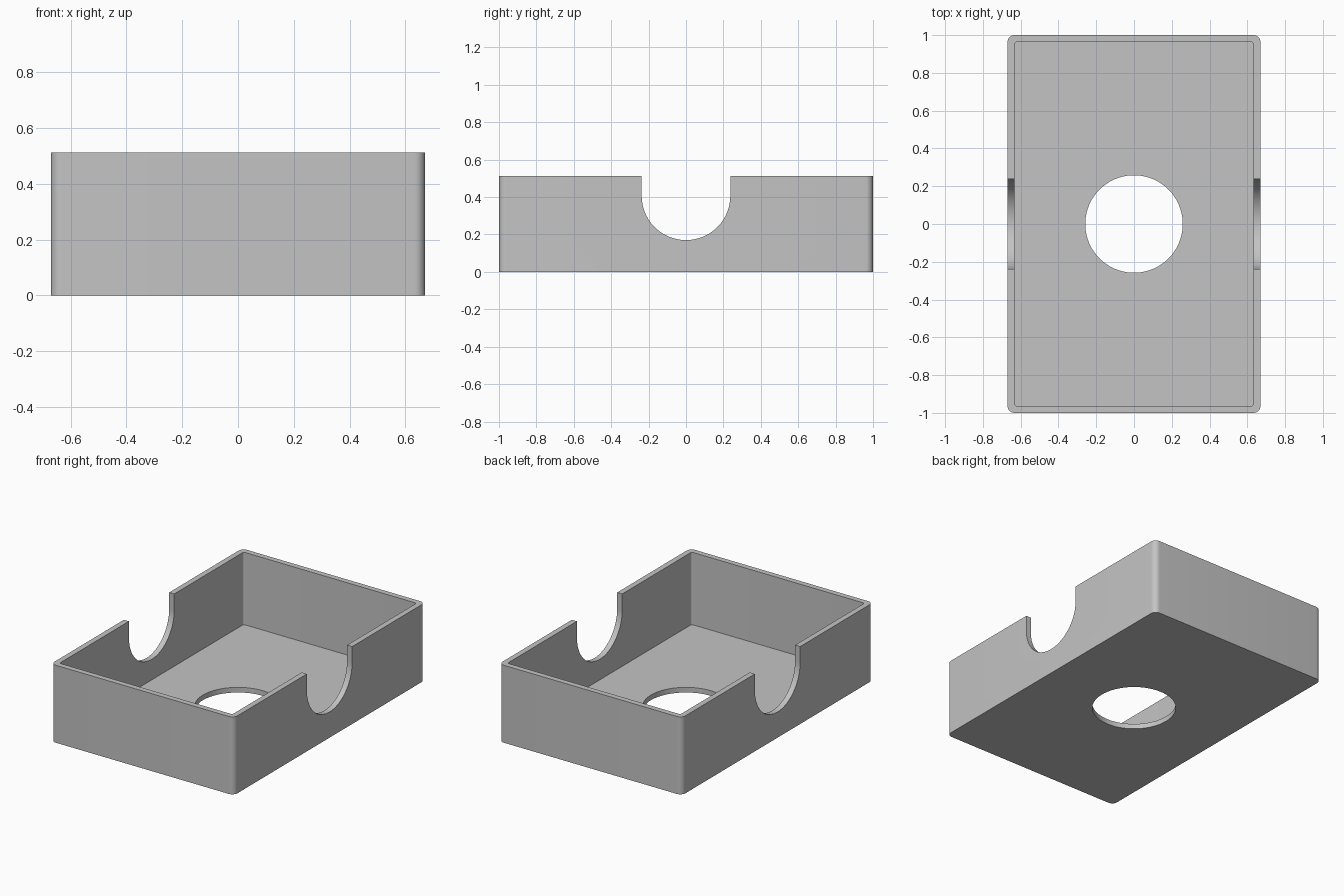
import bpy
import bmesh
import math

WIDTH, LENGTH, HEIGHT = 1.34, 2.0, 0.513
WALL, FLOOR = 0.037, 0.034
HOLE_R = 0.258
NOTCH_R, NOTCH_Z = 0.237, 0.407

default = bpy.data.objects.get("Cube")
if default:
    bpy.data.objects.remove(default)

grey = bpy.data.materials.new("plain grey")
grey.use_nodes = True
colour = (0.55, 0.55, 0.55, 1)
grey.diffuse_color = colour
grey.node_tree.nodes["Principled BSDF"].inputs["Base Color"].default_value = colour


def arc(cx, cy, r, start, end, steps):
    angles = [math.radians(start + (end - start) * i / steps) for i in range(steps + 1)]
    return [(cx + r * math.cos(a), cy + r * math.sin(a)) for a in angles]


def rounded_rect(w, l, r):
    corners = [(1, 1), (-1, 1), (-1, -1), (1, -1)]
    points = []
    for i, (sx, sy) in enumerate(corners):
        points += arc(sx * (w / 2 - r), sy * (l / 2 - r), r, i * 90, i * 90 + 90, 10)
    return points


def prism(name, profile, low, high, place=lambda u, v, w: (u, v, w)):
    """Extrude a closed profile between two levels."""
    bm = bmesh.new()
    base = bm.faces.new([bm.verts.new(place(u, v, low)) for u, v in profile])
    top = bmesh.ops.extrude_face_region(bm, geom=[base], use_keep_orig=True)["geom"]
    for vert in (g for g in top if isinstance(g, bmesh.types.BMVert)):
        shift = [b - a for a, b in zip(place(0, 0, low), place(0, 0, high))]
        vert.co.x += shift[0]
        vert.co.y += shift[1]
        vert.co.z += shift[2]
    bmesh.ops.recalc_face_normals(bm, faces=bm.faces)
    mesh = bpy.data.meshes.new(name)
    bm.to_mesh(mesh)
    bm.free()
    mesh.materials.append(grey)
    obj = bpy.data.objects.new(name, mesh)
    bpy.context.collection.objects.link(obj)
    return obj


# Outer body with rounded upright corners
tray = prism("tray", rounded_rect(WIDTH, LENGTH, 0.038), 0, HEIGHT)

# Inner cavity, round floor hole, and U-shaped notch through both side walls
notch = arc(0, NOTCH_Z, NOTCH_R, 180, 360, 48) + [(NOTCH_R, 1), (-NOTCH_R, 1)]
cutters = [
    prism("cavity_cutter", rounded_rect(WIDTH - 2 * WALL, LENGTH - 2 * WALL, 0.014), FLOOR, 1),
    prism("floor_hole_cutter", arc(0, 0, HOLE_R, 0, 360 * 95 / 96, 95), -0.5, 0.3),
    prism("side_notch_cutter", notch, -1, 1, lambda u, v, w: (w, u, v)),
]

# Cut the openings, then remove the helpers
bpy.context.view_layer.objects.active = tray
for cutter in cutters:
    cutter.hide_render = True
    cut = tray.modifiers.new(cutter.name, "BOOLEAN")
    cut.operation = "DIFFERENCE"
    cut.solver = "EXACT"
    cut.object = cutter
    bpy.ops.object.modifier_apply(modifier=cut.name)
    bpy.data.objects.remove(cutter)

# Smooth rounded surfaces, keeping the rims crisp
bpy.ops.object.select_all(action="DESELECT")
tray.select_set(True)
bpy.ops.object.shade_smooth_by_angle(angle=math.radians(30))
